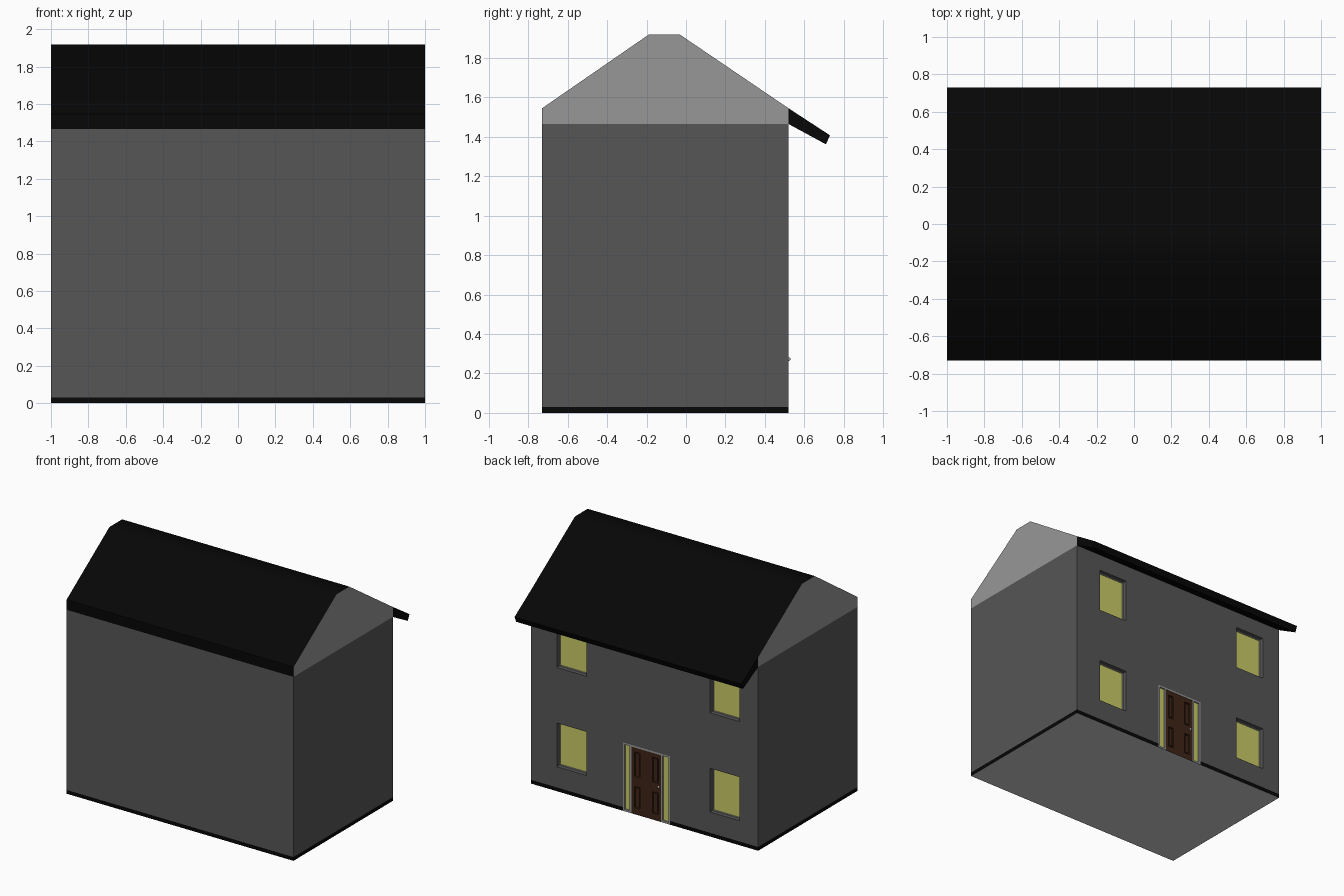
import bpy, bmesh
from math import radians
from mathutils import Vector

if "Cube" in bpy.data.objects:
    bpy.data.objects.remove(bpy.data.objects["Cube"])

BACK = 0.52      # wall plane holding the door and windows
FRONT = -0.73
EAVE = 1.465


def material(name, rgb):
    m = bpy.data.materials.new(name)
    m.diffuse_color = (*rgb, 1)
    m.use_nodes = True
    m.node_tree.nodes["Principled BSDF"].inputs["Base Color"].default_value = m.diffuse_color
    return m


WALL = material("wall_grey", (0.093, 0.093, 0.093))
BLACK = material("roof_black", (0.002, 0.002, 0.002))
GLASS = material("lit_glass", (0.6, 0.6, 0.14))
BROWN = material("door_brown", (0.05, 0.018, 0.009))
GREY = material("trim_grey", (0.31, 0.31, 0.31))
BASE = material("base_grey", (0.55, 0.55, 0.55))


def finish(name, bm, mats=()):
    bmesh.ops.recalc_face_normals(bm, faces=bm.faces)
    me = bpy.data.meshes.new(name)
    bm.to_mesh(me)
    bm.free()
    for m in mats:
        me.materials.append(m)
    ob = bpy.data.objects.new(name, me)
    bpy.context.collection.objects.link(ob)
    return ob


def add_box(bm, x, y, z):
    lo, hi = Vector((x[0], y[0], z[0])), Vector((x[1], y[1], z[1]))
    vs = bmesh.ops.create_cube(bm, size=1)["verts"]
    for v in vs:
        v.co = (lo + hi) / 2 + v.co * (hi - lo)


def boxes(name, items, mats=()):
    bm = bmesh.new()
    for it in items:
        add_box(bm, *it)
    return finish(name, bm, mats)


def extrude_x(name, profile, mats):
    """Extrude a (y, z) profile along the house; slot 0 = sides, slot 1 = ends."""
    bm = bmesh.new()
    f = bm.faces.new([bm.verts.new((-1, y, z)) for y, z in profile])
    ext = bmesh.ops.extrude_face_region(bm, geom=[f], use_keep_orig=True)["geom"]
    for v in ext:
        if isinstance(v, bmesh.types.BMVert):
            v.co.x = 1
    bm.normal_update()
    for f in bm.faces:
        f.material_index = int(len(mats) > 1 and abs(f.normal.x) > 0.9)
    return finish(name, bm, mats)


def cut(ob, items):
    cutter = boxes("cutter", items)
    cutter.hide_render = True
    mod = ob.modifiers.new("cut", "BOOLEAN")
    mod.object, mod.operation, mod.solver = cutter, "DIFFERENCE", "EXACT"
    bpy.context.view_layer.objects.active = ob
    bpy.ops.object.modifier_apply(modifier=mod.name)
    bpy.data.objects.remove(cutter)


def smooth(ob, angle):
    bpy.ops.object.select_all(action="DESELECT")
    ob.select_set(True)
    bpy.context.view_layer.objects.active = ob
    bpy.ops.object.shade_smooth_by_angle(angle=radians(angle))


def frame_bars(x, y, z, t):
    """Four bars around a rectangular opening."""
    return [((x[0], x[0] + t), y, z), ((x[1] - t, x[1]), y, z),
            ((x[0] + t, x[1] - t), y, (z[0], z[0] + t)),
            ((x[0] + t, x[1] - t), y, (z[1] - t, z[1]))]


# Opening positions
windows = [(x, z) for x in ((-0.837, -0.575), (0.513, 0.775))
           for z in ((0.195, 0.543), (0.985, 1.333))]
door_open = (-0.222, 0.192)
door_x = (-0.144, 0.118)
door_z = (0.001, 0.545)

# Walls with a black plinth band and a pale underside
bm = bmesh.new()
add_box(bm, (-1, 1), (FRONT, BACK), (0, EAVE))
bmesh.ops.bisect_plane(bm, geom=bm.verts[:] + bm.edges[:] + bm.faces[:],
                       plane_co=(0, 0, 0.03), plane_no=(0, 0, 1))
bm.normal_update()
for f in bm.faces:
    if f.calc_center_median().z < 0.03:
        f.material_index = 2 if abs(f.normal.z) > 0.5 else 1
walls = finish("walls", bm, [WALL, BLACK, BASE])
cut(walls, [(x, (BACK - 0.045, BACK + 0.1), z) for x, z in windows]
    + [(door_open, (BACK - 0.04, BACK + 0.1), door_z)])

# Roof: black slopes softened over the ridge, grey gable ends, eave overhang at the back
roof = extrude_x("roof", [(FRONT, EAVE), (FRONT, 1.545), (-0.19, 1.918), (-0.03, 1.918),
                          (BACK, 1.545), (BACK, EAVE)], [BLACK, GREY])
smooth(roof, 40)
extrude_x("eave_overhang", [(BACK, EAVE), (BACK, 1.545), (0.73, 1.408), (0.71, 1.362)],
          [BLACK])

# Windows
for x, z in windows:
    boxes("window_frame", frame_bars(x, (BACK - 0.045, BACK - 0.033), z, 0.006), [GREY])
    boxes("window_glass", [(x, (BACK - 0.045, BACK - 0.04), z)], [GLASS])

# Door surround with two sidelights
yf = (BACK - 0.04, BACK)
side_lights = [(door_open[0], door_x[0]), (door_x[1], door_open[1])]
bars = [(door_x, yf, (door_z[1] - 0.014, door_z[1]))]
for x in side_lights:
    bars += frame_bars(x, yf, door_z, 0.014)
    boxes("sidelight_glass", [((x[0] + 0.01, x[1] - 0.01), (BACK - 0.04, BACK - 0.012),
                               (0.01, door_z[1] - 0.01))], [GLASS])
boxes("door_surround", bars, [GREY])

# Door with four sunken panels and raised centres
door = boxes("door", [(door_x, (BACK - 0.04, BACK - 0.004), (door_z[0], door_z[1] - 0.014))],
             [BROWN])
panels = [(x, z) for x in ((-0.117, -0.068), (0.042, 0.091))
          for z in ((0.05, 0.22), (0.3, 0.495))]
cut(door, [(x, (BACK - 0.016, BACK + 0.1), z) for x, z in panels])
boxes("door_panels", [((x[0] + 0.01, x[1] - 0.01), (BACK - 0.02, BACK - 0.008),
                       (z[0] + 0.01, z[1] - 0.01)) for x, z in panels], [BROWN])

# Door knob
bpy.ops.mesh.primitive_uv_sphere_add(segments=12, ring_count=8, radius=0.009,
                                     location=(-0.122, BACK + 0.001, 0.273))
knob = bpy.context.object
knob.name = "door_knob"
smooth(knob, 40)
